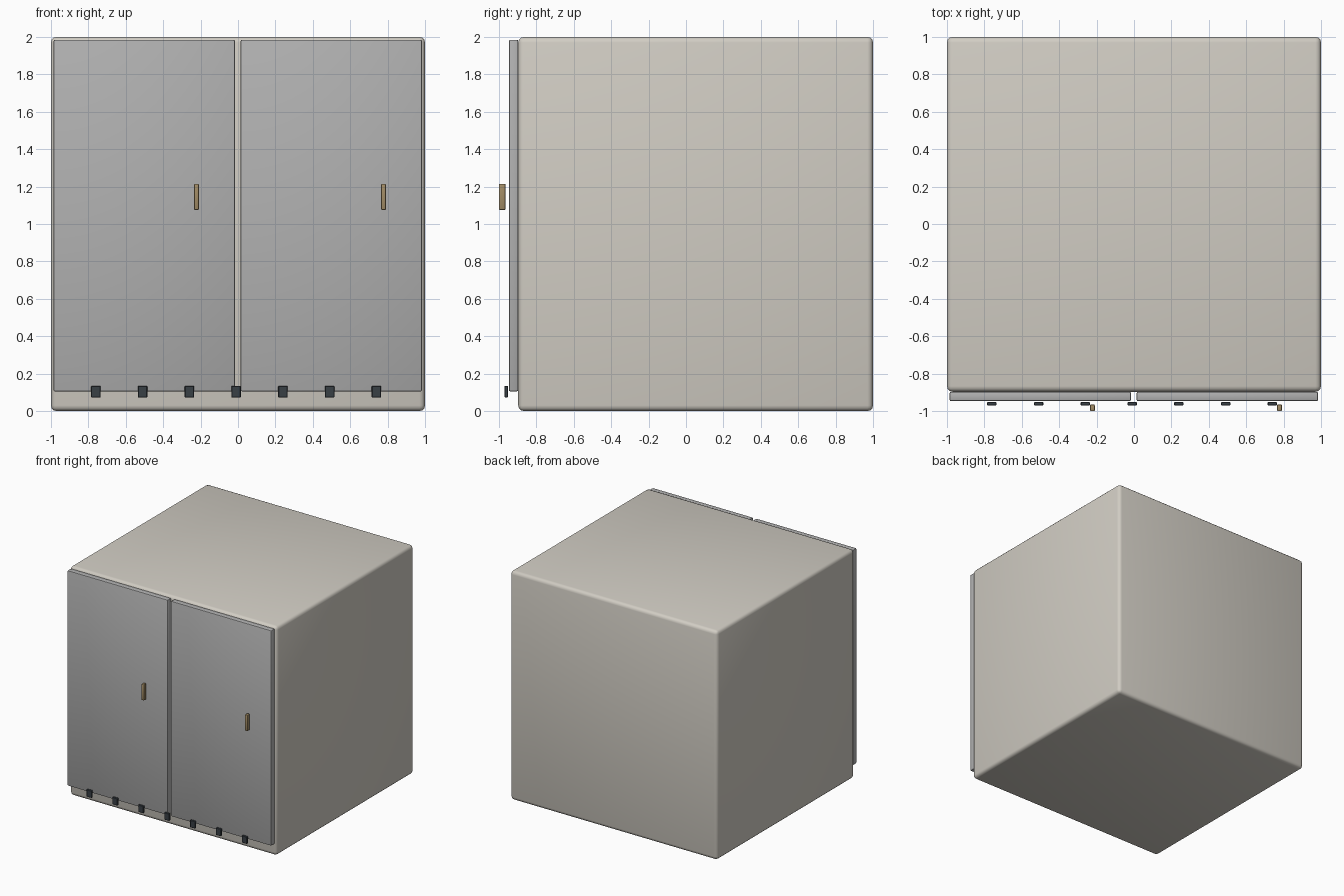
import bpy
import math

if "Cube" in bpy.data.objects:
    bpy.data.objects.remove(bpy.data.objects["Cube"])


def material(name, rgb):
    m = bpy.data.materials.new(name)
    m.diffuse_color = (*rgb, 1.0)
    m.use_nodes = True
    m.node_tree.nodes["Principled BSDF"].inputs["Base Color"].default_value = m.diffuse_color
    return m


def box(name, lo, hi, bevel, segments, mat):
    """Bevelled box spanning the corners lo and hi."""
    centre = [(a + b) / 2 for a, b in zip(lo, hi)]
    bpy.ops.mesh.primitive_cube_add(size=1, location=centre)
    ob = bpy.context.object
    ob.name = name
    ob.scale = [b - a for a, b in zip(lo, hi)]
    bpy.ops.object.transform_apply(location=False, rotation=False, scale=True)
    mod = ob.modifiers.new("rounded_edges", "BEVEL")
    mod.width = bevel
    mod.segments = segments
    mod.limit_method = 'NONE'
    bpy.ops.object.modifier_apply(modifier=mod.name)
    bpy.ops.object.shade_smooth_by_angle(angle=math.radians(35))
    ob.data.materials.append(mat)
    return ob


cream = material("cream_paint", (0.64, 0.61, 0.55))
grey = material("door_grey", (0.44, 0.44, 0.44))
brass = material("brass", (0.36, 0.26, 0.13))
dark = material("dark_metal", (0.04, 0.05, 0.06))

# Cabinet carcass
box("cabinet_body", (-1, -0.897, 0), (1, 1, 2), 0.03, 3, cream)

# Two door panels on the front
for side, x0, x1 in (("left", -0.986, -0.016), ("right", 0.014, 0.984)):
    box(f"{side}_door", (x0, -0.947, 0.105), (x1, -0.897, 1.985), 0.008, 2, grey)

# Upright handles standing just proud of the doors
for side, x in (("left", -0.222), ("right", 0.778)):
    box(f"{side}_handle", (x - 0.0125, -1.0, 1.075), (x + 0.0125, -0.965, 1.215),
        0.005, 2, brass)

# Row of small clips along the lower door edge
for i in range(7):
    x = -0.76 + 0.25 * i
    box(f"vent_clip_{i + 1}", (x - 0.025, -0.97, 0.072), (x + 0.025, -0.952, 0.135),
        0.003, 1, dark)
